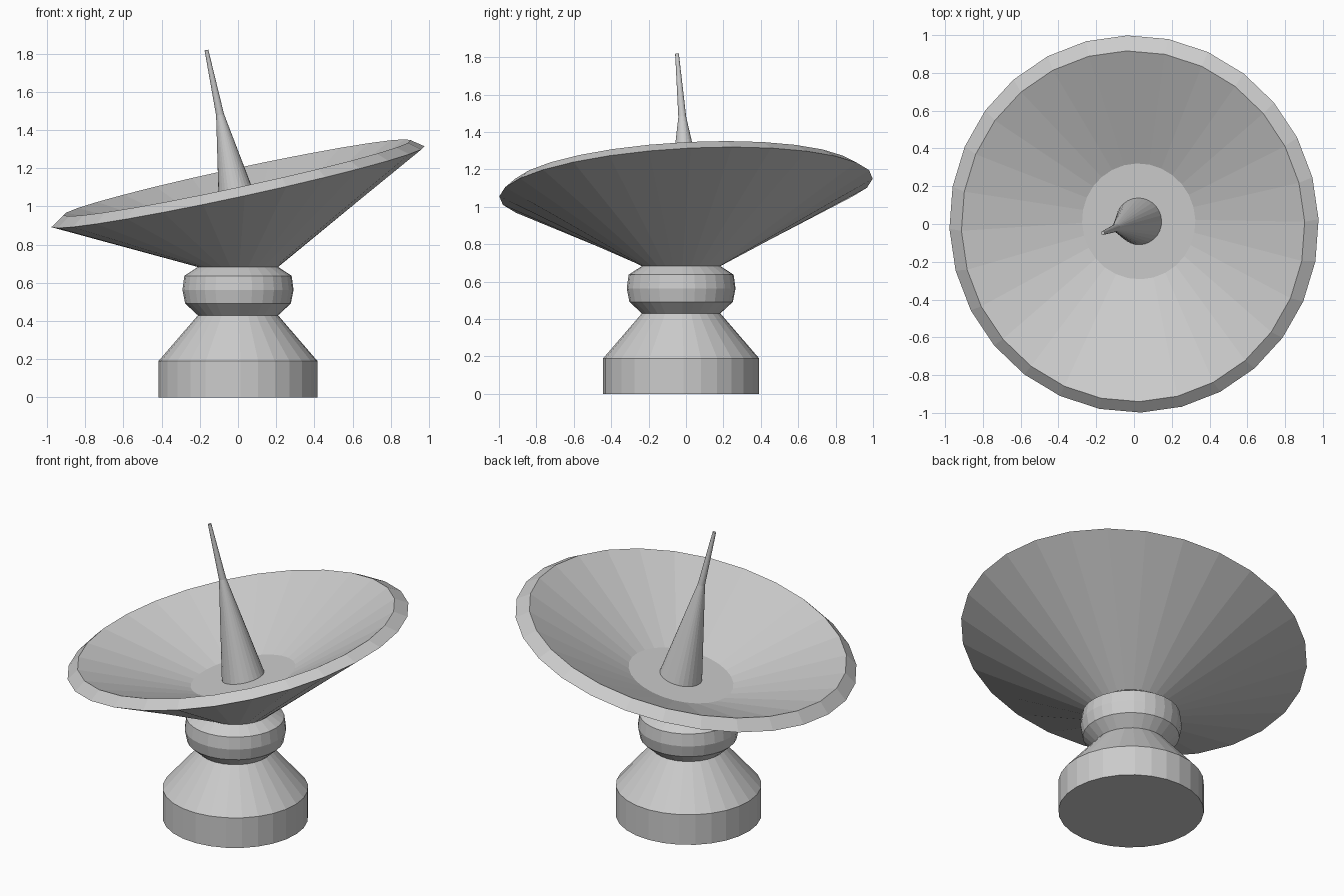
import bpy, bmesh
from math import cos, sin, tau, radians
from mathutils import Vector

if "Cube" in bpy.data.objects:
    bpy.data.objects.remove(bpy.data.objects["Cube"])

SIDES = 28
PHASE = radians(1.8)
UP = Vector((0, 0, 1))
AXIS = Vector((-0.215, -0.055, 1)).normalized()   # direction the dish points
PED_Y = -0.026                                     # pedestal sits slightly forward


def loft(name, rings, sides=SIDES, cap_start=True, cap_end=True):
    """Skin a list of (centre, radius, normal) rings into one flat-shaded mesh."""
    bm = bmesh.new()
    loops = []
    for centre, radius, normal in rings:
        turn = UP.rotation_difference(normal)
        loop = []
        for i in range(sides):
            a = PHASE + tau * i / sides
            p = Vector((radius * cos(a), radius * sin(a), 0))
            loop.append(bm.verts.new(Vector(centre) + turn @ p))
        loops.append(loop)
    for low, high in zip(loops, loops[1:]):
        for i in range(sides):
            j = (i + 1) % sides
            bm.faces.new((low[i], low[j], high[j], high[i]))
    if cap_start:
        bm.faces.new(loops[0][::-1])
    if cap_end:
        bm.faces.new(loops[-1])
    bmesh.ops.recalc_face_normals(bm, faces=bm.faces)
    mesh = bpy.data.meshes.new(name)
    bm.to_mesh(mesh)
    bm.free()
    obj = bpy.data.objects.new(name, mesh)
    bpy.context.collection.objects.link(obj)
    return obj


def upright(profile):
    return [((0, PED_Y, z), r, UP) for r, z in profile]


# Pedestal: drum foot with tapered shoulder
loft("pedestal", upright([(0.417, 0), (0.417, 0.19), (0.21, 0.43)]))

# Swivel collar between pedestal and dish
loft("swivel_collar", upright([(0.21, 0.43), (0.277, 0.492), (0.291, 0.563),
                               (0.281, 0.637), (0.21, 0.683)]))

# Dish: level neck, tilted rim, bevelled lip, sloping bowl and flat floor
floor = Vector((0.025, 0.014, 0.885))
loft("dish", [((0, PED_Y, 0.683), 0.21, UP),
              ((0, 0, 1.103), 1.0, AXIS),
              ((-0.005, -0.012, 1.15), 0.93, AXIS),
              (floor, 0.307, AXIS)])

# Antenna mast: wide cone that narrows into a thin spike
loft("antenna_mast", [(floor, 0.124, AXIS),
                      ((-0.094, -0.02, 1.48), 0.021, AXIS),
                      ((-0.165, -0.048, 1.818), 0.01, AXIS)])
